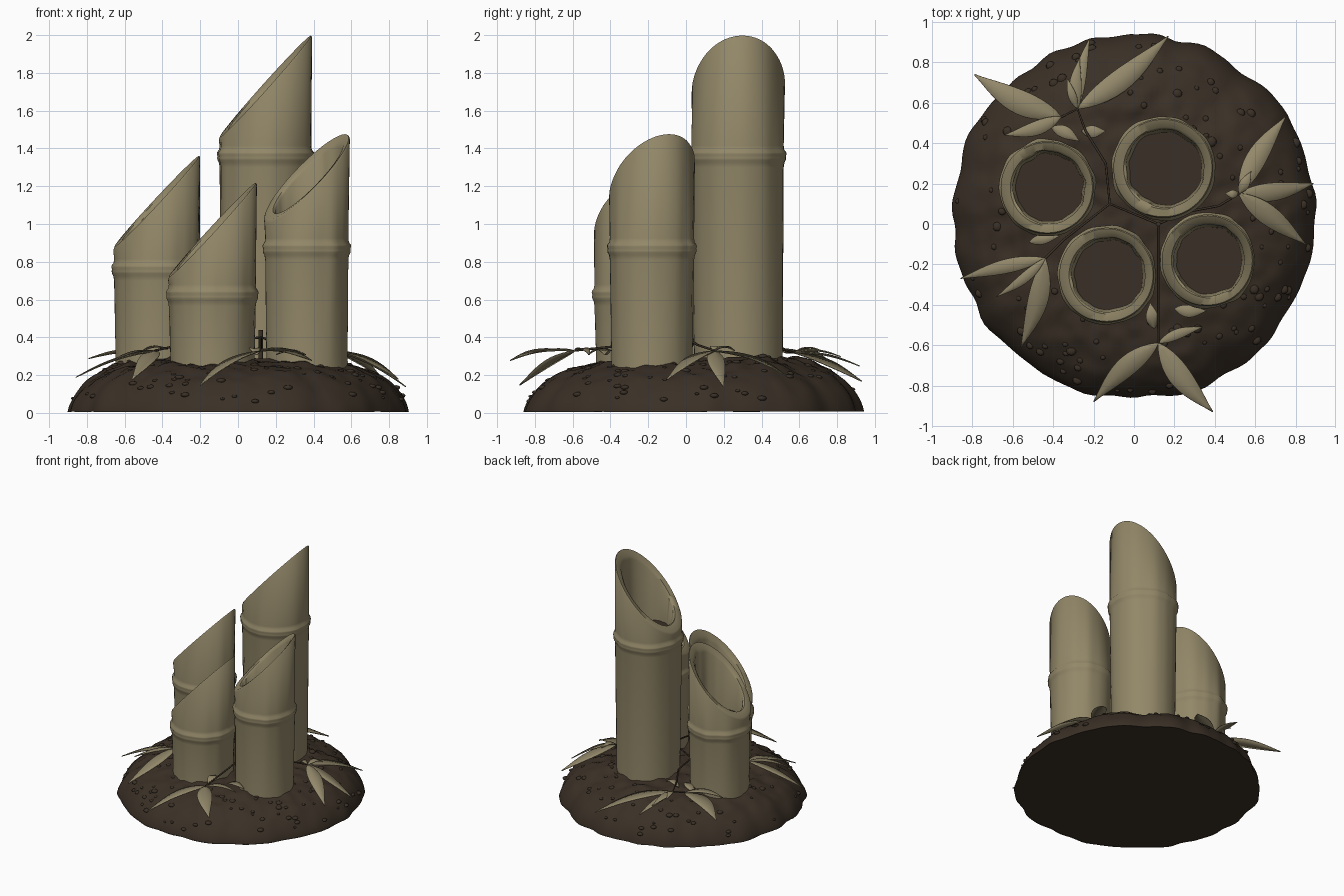
import bpy, bmesh, math, random
from mathutils import Vector, noise

random.seed(4)
old = bpy.data.objects.get("Cube")
if old:
    bpy.data.objects.remove(old, do_unlink=True)


def material(name, rgb):
    m = bpy.data.materials.new(name)
    m.use_nodes = True
    m.diffuse_color = (*rgb, 1)
    m.node_tree.nodes["Principled BSDF"].inputs["Base Color"].default_value = (*rgb, 1)
    return m


BAMBOO = material("dry bamboo", (0.29, 0.245, 0.14))
LEAF = material("dry leaf", (0.29, 0.245, 0.145))
SOIL = material("dark soil", (0.042, 0.029, 0.019))
STEM = material("dark stem", (0.045, 0.032, 0.021))


def finish(bm, name, mats, angle=40):
    bmesh.ops.recalc_face_normals(bm, faces=bm.faces)
    me = bpy.data.meshes.new(name)
    bm.to_mesh(me)
    bm.free()
    ob = bpy.data.objects.new(name, me)
    bpy.context.collection.objects.link(ob)
    for m in mats:
        me.materials.append(m)
    bpy.ops.object.select_all(action='DESELECT')
    ob.select_set(True)
    bpy.context.view_layer.objects.active = ob
    bpy.ops.object.shade_smooth_by_angle(angle=math.radians(angle))
    return ob


def bridge(bm, a, b, mat=0):
    n = len(a)
    for i in range(n):
        bm.faces.new((a[i], a[(i + 1) % n], b[(i + 1) % n], b[i])).material_index = mat


# Soil mound: shared height rule, lumpy surface, flat underside
CY = 0.04


def soil_radius(a):
    c, s = math.cos(a), math.sin(a)
    return 0.898 + 0.015 * noise.noise((1.8 * c, 1.8 * s, 3)) + 0.025 * noise.noise((6 * c, 6 * s, 2))


def soil_height(x, y):
    t = math.hypot(x, y - CY) / soil_radius(math.atan2(y - CY, x))
    if t >= 1:
        return 0
    lump = 0.03 * noise.noise((4 * x, 4 * y, 1)) + 0.022 * noise.noise((13 * x, 13 * y, 5))
    dome = (1 - t ** 4.4) ** 0.63
    return (0.288 + 0.025 * y + lump) * dome


def make_soil():
    bm = bmesh.new()
    n, steps = 150, 50
    prev = centre = bm.verts.new((0, CY, soil_height(0, CY)))
    for k in range(1, steps + 1):
        t = math.sin(k / steps * math.pi / 2)
        ring = []
        for i in range(n):
            a = math.tau * i / n
            r = soil_radius(a) * t
            x, y = r * math.cos(a), CY + r * math.sin(a)
            ring.append(bm.verts.new((x, y, soil_height(x, y) if k < steps else 0.01)))
        if k == 1:
            for i in range(n):
                bm.faces.new((centre, ring[i], ring[(i + 1) % n]))
        else:
            bridge(bm, prev, ring)
        prev = ring
    bm.faces.new(prev)
    finish(bm, "soil_mound", [SOIL])


def make_clods():
    bm = bmesh.new()
    for _ in range(130):
        a = random.uniform(0, math.tau)
        r = soil_radius(a) * random.uniform(0.3, 0.96) ** 0.5
        x, y, s = r * math.cos(a), CY + r * math.sin(a), random.uniform(0.012, 0.026)
        made = bmesh.ops.create_icosphere(bm, subdivisions=2, radius=s)["verts"]
        for v in made:
            v.co.z *= 0.55
            v.co += Vector((x, y, max(soil_height(x, y) - 0.2 * s, s)))
    finish(bm, "soil_clods", [SOIL], 60)


# Bamboo culm: lofted rings, a ridged node, slanted rim, hollow top with dark floor
def make_culm(name, cx, cy, r, node, mid, sx, sy):
    bm = bmesh.new()
    n = 64

    def ring(radius, z=None, drop=0.0, wobble=0.0, shift=0.0):
        out = []
        for i in range(n):
            a = math.tau * i / n
            rr = radius + wobble * noise.noise((3 * math.cos(a), 3 * math.sin(a), cx * 9))
            x, y = rr * math.cos(a) + shift, rr * math.sin(a)
            h = mid + sx * x + sy * y - drop if z is None else z
            out.append(bm.verts.new((cx + x, cy + y, h)))
        return out

    loops = [ring(r - 0.01, 0.12), ring(r - 0.012, 0.3)]
    profile = ((-0.06, -0.004), (-0.035, 0), (-0.022, 0.007), (-0.01, 0.009), (0, 0.007),
               (0.01, 0.011), (0.02, 0.009), (0.034, -0.001), (0.055, -0.004))
    for dz, dr in profile:
        loops.append(ring(r + dr, node + dz, wobble=0.01))
    # Slanted outer edge, wide bevelled rim and inner wall down to the floor
    loops += [ring(r, drop=0.012), ring(r - 0.006), ring(r * 0.82, drop=0.01, shift=0.006),
              ring(r * 0.78, drop=0.03, shift=0.008, wobble=0.008),
              ring(r * 0.73, node + 0.045, shift=0.01, wobble=0.012)]
    for a, b in zip(loops, loops[1:]):
        bridge(bm, a, b)
    bm.faces.new(loops[-1]).material_index = 1
    bm.faces.new(loops[0])
    finish(bm, name, [BAMBOO, SOIL], 50)


make_soil()
make_clods()
make_culm("tall_culm", 0.145, 0.277, 0.247, 1.36, 1.729, 1.11, 0.1)
make_culm("left_rear_culm", -0.43, 0.18, 0.23, 0.76, 1.12, 1.07, 0.1)
make_culm("left_front_culm", -0.135, -0.253, 0.235, 0.625, 0.97, 1.08, 0.1)
make_culm("right_front_culm", 0.365, -0.18, 0.227, 0.87, 1.25, 0.93, 0.42)


# Leaves: tapered, creased blades that arch from a hub and droop to the tip
def add_leaf(bm, base, tip, width, arch):
    base, tip = Vector(base), Vector(tip)
    d = tip - base
    side = Vector((-d.y, d.x, 0)).normalized()
    bend = random.uniform(-0.06, 0.06) * d.length
    steps, prev = 12, None
    for k in range(steps + 1):
        t = k / steps
        p = base + d * t + side * bend * math.sin(math.pi * t)
        p.z += arch * math.sin(math.pi * t)
        p.z = max(p.z, soil_height(p.x, p.y) + 0.015)
        w = width * 0.5 * max(0.04, math.sin(math.pi * t ** 0.8) if 0 < t < 1 else 0)
        lift = Vector((0, 0, 0.22 * w))
        row = [bm.verts.new(q) for q in (p - side * w + lift, p, p + side * w + lift)]
        if prev:
            for i in (0, 1):
                bm.faces.new((prev[i], prev[i + 1], row[i + 1], row[i]))
        prev = row


def make_spray(name, hub, leaves):
    bm = bmesh.new()
    for x, y, z, width in leaves:
        add_leaf(bm, hub, (x, y, z), width, 0.02)
    ob = finish(bm, name, [LEAF], 60)
    thick = ob.modifiers.new("thickness", 'SOLIDIFY')
    thick.thickness = 0.005


def make_stem(name, points, radius=0.006):
    cu = bpy.data.curves.new(name, 'CURVE')
    cu.dimensions = '3D'
    cu.bevel_depth = radius
    cu.bevel_resolution = 2
    cu.use_fill_caps = True
    sp = cu.splines.new('POLY')
    sp.points.add(len(points) - 1)
    for p, co in zip(sp.points, points):
        p.co = (*co, 1)
    cu.materials.append(STEM)
    bpy.context.collection.objects.link(bpy.data.objects.new(name, cu))


SPRAYS = {
    "front": ((0.12, -0.59, 0.33), [(-0.2, -0.88, 0.15, 0.1), (0.39, -0.93, 0.28, 0.11),
                                    (0.34, -0.51, 0.31, 0.05)]),
    "left_side": ((0.52, 0.15, 0.33), [(0.75, 0.53, 0.2, 0.1), (0.89, 0.2, 0.14, 0.09),
                                       (0.85, -0.1, 0.18, 0.1), (0.58, 0.26, 0.33, 0.05),
                                       (0.45, 0.15, 0.33, 0.04)]),
    "back": ((-0.28, 0.57, 0.32), [(0.17, 0.93, 0.17, 0.11), (-0.22, 0.92, 0.25, 0.06),
                                   (-0.27, 0.82, 0.3, 0.06), (-0.33, 0.72, 0.33, 0.04)]),
    "back_right": ((-0.36, 0.53, 0.32), [(-0.79, 0.74, 0.29, 0.12), (-0.64, 0.44, 0.32, 0.07)]),
    "right_side": ((-0.44, -0.17, 0.33), [(-0.86, -0.27, 0.19, 0.07), (-0.56, -0.61, 0.18, 0.1),
                                          (-0.68, -0.36, 0.27, 0.05)]),
    "inner_right": ((-0.52, -0.09, 0.32), [(-0.37, -0.06, 0.34, 0.05)]),
    "inner_front": ((0.2, -0.42, 0.31), [(0.36, -0.43, 0.31, 0.06)]),
    "inner_middle": ((0.1, -0.52, 0.31), [(0.08, -0.39, 0.33, 0.06)]),
    "inner_back": ((-0.41, 0.48, 0.31), [(-0.27, 0.41, 0.33, 0.06)]),
    "inner_rear": ((-0.26, 0.46, 0.31), [(-0.14, 0.46, 0.33, 0.06)]),
}
for label, (hub, leaves) in SPRAYS.items():
    make_spray(label + "_leaves", hub, leaves)

# Thin stems from the gap between the culms out to each spray
root = (0.12, 0.0, 0.4)
make_stem("centre_stem", [(0.12, 0.0, 0.22), (0.12, 0.0, 0.44)], 0.012)
make_stem("front_stem", [root, (0.12, -0.3, 0.36), SPRAYS["front"][0]])
make_stem("left_stem", [root, (0.26, 0.06, 0.36), (0.42, 0.09, 0.35), SPRAYS["left_side"][0]])
make_stem("back_stem", [root, (-0.12, 0.1, 0.37), (-0.14, 0.3, 0.36), (-0.24, 0.46, 0.35),
                        SPRAYS["back"][0], SPRAYS["back_right"][0]])
make_stem("right_stem", [root, (-0.12, 0.1, 0.37), (-0.35, -0.08, 0.35), SPRAYS["right_side"][0]])
